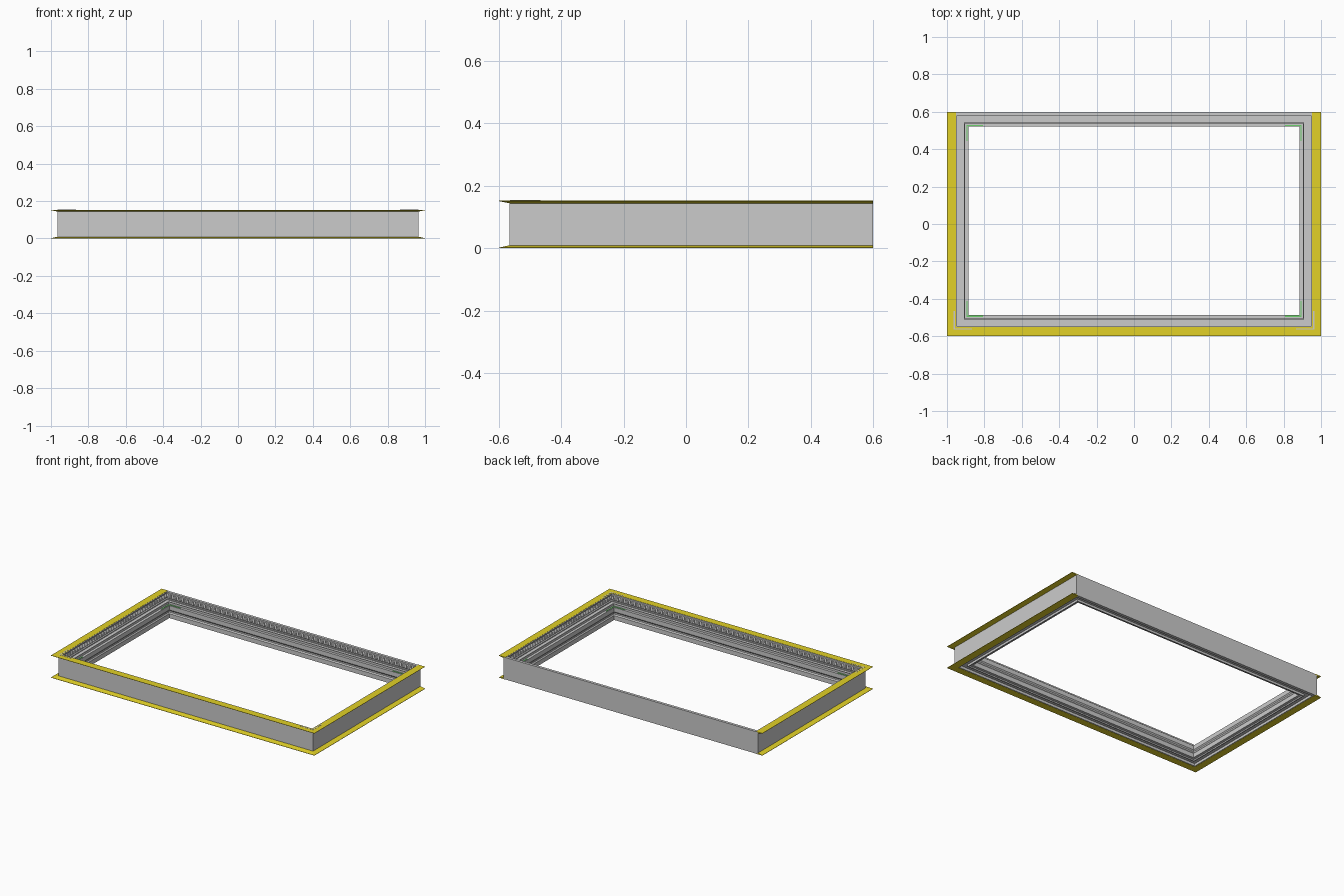
import bpy, bmesh

if "Cube" in bpy.data.objects:
    bpy.data.objects.remove(bpy.data.objects["Cube"])

H = 0.153                      # frame height
WX, WF, WB = 0.966, -0.566, 0.6  # outer wall: sides, front, back


def material(name, rgb):
    m = bpy.data.materials.new(name)
    m.diffuse_color = (*rgb, 1)
    m.use_nodes = True
    m.node_tree.nodes["Principled BSDF"].inputs["Base Color"].default_value = m.diffuse_color
    return m


def sweep(name, profile, path, closed, mat=None):
    """Sweep a (inward offset, z) profile around corner function path(u)."""
    bm = bmesh.new()
    rows = [[bm.verts.new((x, y, z)) for x, y in path(u)] for u, z in profile]
    n, c = len(rows), len(rows[0])
    for i in range(n):
        a, b = rows[i], rows[(i + 1) % n]
        for k in range(c if closed else c - 1):
            j = (k + 1) % c
            bm.faces.new((a[k], a[j], b[j], b[k]))
    if not closed:
        bm.faces.new([r[0] for r in rows])
        bm.faces.new([r[-1] for r in reversed(rows)])
    bmesh.ops.recalc_face_normals(bm, faces=bm.faces)
    me = bpy.data.meshes.new(name)
    bm.to_mesh(me)
    bm.free()
    ob = bpy.data.objects.new(name, me)
    bpy.context.collection.objects.link(ob)
    if mat:
        me.materials.append(mat)
    return ob


def ring(u):
    x, f, b = WX - u, WF + u, WB - u
    return [(-x, b), (-x, f), (x, f), (x, b)]


def three_sides(u):
    x, f = WX - u, WF + u
    return [(-x, WB), (-x, f), (x, f), (x, WB)]


def bracket_path(sx, y_edge, sy, leg_x, leg_y):
    """L-shaped corner path offset inwards by u."""
    def path(u):
        x, y = sx * (WX - u), y_edge - sy * u
        return [(x, y_edge - sy * leg_y), (x, y), (sx * (WX - leg_x), y)]
    return path


def box(u0, u1, z0, z1):
    return [(u0, z0), (u0, z1), (u1, z1), (u1, z0)]


# Extruded aluminium frame with mitred corners and a ribbed upper channel
serration = []
for i in range(4):
    z = 0.138 - i * 0.007
    serration += [(0.013, z), (0.016, z - 0.0035)]
frame = [(0, 0.001), (0, H - 0.001), (0.019, H - 0.001), (0.019, 0.143), (0.013, 0.143)]
frame += serration
frame += [
    (0.013, 0.108), (0.024, 0.108), (0.024, 0.102), (0.056, 0.102),
    (0.056, 0.112), (0.062, 0.112), (0.062, 0.098), (0.080, 0.098),
    (0.080, 0.068), (0.074, 0.060), (0.074, 0.050), (0.080, 0.042),
    (0.080, 0.012), (0.062, 0.012), (0.062, 0.003), (0.056, 0.003),
    (0.056, 0.018), (0.020, 0.018), (0.020, 0.001),
]
sweep("frame_extrusion", frame, ring, True)

# Tapered yellow flanges on three sides, top and bottom
yellow = material("yellow", (0.76, 0.64, 0.02))
flange = [(-0.034, H), (0.014, H), (0.014, H - 0.003), (0, H - 0.009), (-0.034, H - 0.002)]
sweep("top_flange", flange, three_sides, False, yellow)
sweep("bottom_flange", [(u, H - z) for u, z in flange], three_sides, False, yellow)

# Corner brackets: green inside all corners, pale on the front corners
green = material("green", (0.15, 0.65, 0.15))
pale = material("pale_grey", (0.7, 0.7, 0.7))
for sx, side in ((-1, "left"), (1, "right")):
    for edge, sy, end in ((WF, -1, "front"), (WB, 1, "back")):
        sweep(f"{end}_{side}_inner_bracket", box(0.070, 0.076, 0.097, 0.101),
              bracket_path(sx, edge, sy, 0.16, 0.155), False, green)
    sweep(f"front_{side}_corner_plate", box(0.002, 0.008, H - 0.002, H + 0.0008),
          bracket_path(sx, WF, -1, 0.10, 0.10), False, pale)
